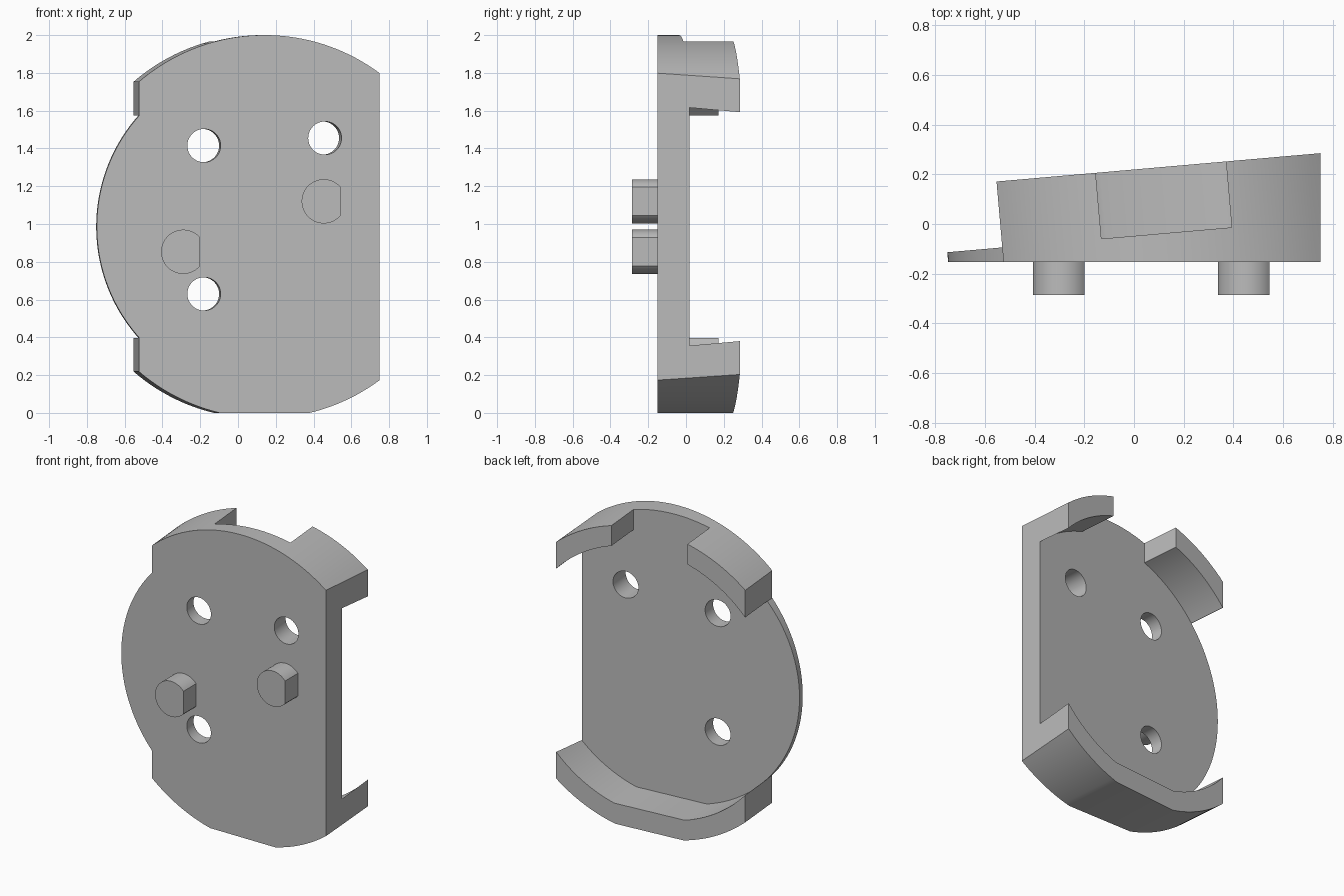
import bpy, bmesh
from math import sin, cos, acos, asin, pi, radians
from mathutils import Matrix, Vector

if "Cube" in bpy.data.objects:
    bpy.data.objects.remove(bpy.data.objects["Cube"])

TILT = radians(5)            # the body leans away from its front face
FRONT = -0.152               # flat front plane
RIGHT = 0.75                 # flat side plane
CX, CZ = 0.141, 0.986        # centre of the round outline
R_OUT, R_IN = 1.014, 0.885   # outer and inner radius of the rim
LEFT_U = -0.663              # where the rim stops
BACK, FLOOR = 0.382, 0.116   # rim depth and plate depth
BASE_OUT, BASE_IN = 0.986, 0.851   # flat chords at the foot
NOTCH = 0.263                # half width of the notch in the top

grey = bpy.data.materials.new("plain_grey")
grey.use_nodes = True
grey.diffuse_color = (0.5, 0.5, 0.5, 1)
grey.node_tree.nodes["Principled BSDF"].inputs["Base Color"].default_value = (0.5, 0.5, 0.5, 1)


def arc(radius, start, end, steps=48, centre=(0, 0)):
    """Points along an arc, both ends included."""
    return [(centre[0] + radius * cos(start + (end - start) * i / steps),
             centre[1] + radius * sin(start + (end - start) * i / steps))
            for i in range(steps + 1)]


def circle(radius, centre, steps=48):
    return arc(radius, 0, 2 * pi, steps, centre)[:-1]


def prism(name, profile, near, far, frame, cuts=()):
    """Extrude a profile along the frame's y axis, then trim it with planes."""
    bm = bmesh.new()
    face = bm.faces.new([bm.verts.new((u, near, v)) for u, v in profile])
    result = bmesh.ops.extrude_face_region(bm, geom=[face])
    moved = [g for g in result["geom"] if isinstance(g, bmesh.types.BMVert)]
    bmesh.ops.translate(bm, verts=moved, vec=(0, far - near, 0))
    bm.transform(frame)
    for point, normal in cuts:
        bmesh.ops.bisect_plane(bm, geom=bm.verts[:] + bm.edges[:] + bm.faces[:],
                               plane_co=point, plane_no=normal, clear_outer=True)
        bmesh.ops.holes_fill(bm, edges=bm.edges[:], sides=0)
    bmesh.ops.recalc_face_normals(bm, faces=bm.faces[:])
    mesh = bpy.data.meshes.new(name)
    bm.to_mesh(mesh)
    bm.free()
    mesh.materials.append(grey)
    obj = bpy.data.objects.new(name, mesh)
    bpy.context.collection.objects.link(obj)
    return obj


def select_only(obj):
    bpy.ops.object.select_all(action='DESELECT')
    obj.select_set(True)
    bpy.context.view_layer.objects.active = obj


def subtract(target, cutter):
    cutter.hide_render = True
    mod = target.modifiers.new("cut", 'BOOLEAN')
    mod.operation, mod.solver, mod.object = 'DIFFERENCE', 'EXACT', cutter
    select_only(target)
    bpy.ops.object.modifier_apply(modifier=mod.name)
    bpy.data.objects.remove(cutter)


tilted = Matrix.Translation((CX, FRONT, CZ)) @ Matrix.Rotation(TILT, 4, 'Z')

# Body outline: large arc with a flat foot, smaller arc on the open side
a_out = acos(LEFT_U / R_OUT)
a_in = acos(LEFT_U / R_IN)
foot = asin(BASE_OUT / R_OUT)
outline = (arc(R_OUT, -foot, a_out, 96)
           + arc(R_IN, a_in, 2 * pi - a_in)
           + arc(R_OUT, 2 * pi - a_out, pi + foot, 16))
body = prism("holder_body", outline, -0.3, BACK, tilted,
             [(Vector((0, FRONT, 0)), Vector((0, -1, 0))),
              (Vector((RIGHT, 0, 0)), Vector((1, 0, 0)))])

# Pocket behind the plate, open at the side and through the top notch
a_open = a_in - 0.003
a_notch = acos(NOTCH / R_IN)
foot = asin(BASE_IN / R_IN)
side = R_IN * sin(a_open)
pocket = (arc(R_IN, -foot, a_notch, 64)
          + [(NOTCH, 1.3), (-NOTCH, 1.3)]
          + arc(R_IN, pi - a_notch, a_open, 24)
          + [(-1.3, side), (-1.3, -side)]
          + arc(R_IN, 2 * pi - a_open, pi + foot, 24))
subtract(body, prism("pocket_cutter", pocket, FLOOR, 0.6, tilted))

# Three screw holes following the lean of the body
for x, z in ((-0.18, 1.415), (0.46, 1.455), (-0.18, 0.63)):
    hole = circle(0.088, ((x - CX) * cos(TILT), z - CZ))
    subtract(body, prism("hole_cutter", hole, -0.3, 0.3, tilted))

# Two pegs with one flat side on the front
parts = [body]
for name, x, z in (("lower_peg", -0.29, 0.853), ("upper_peg", 0.454, 1.12)):
    flat = acos(0.09 / 0.117)
    shape = arc(0.117, flat, 2 * pi - flat)
    parts.append(prism(name, shape, -0.285, FRONT + 0.01,
                       Matrix.Translation((x, 0, z))))

for part in parts:
    select_only(part)
    bpy.ops.object.shade_smooth_by_angle(angle=radians(20))
